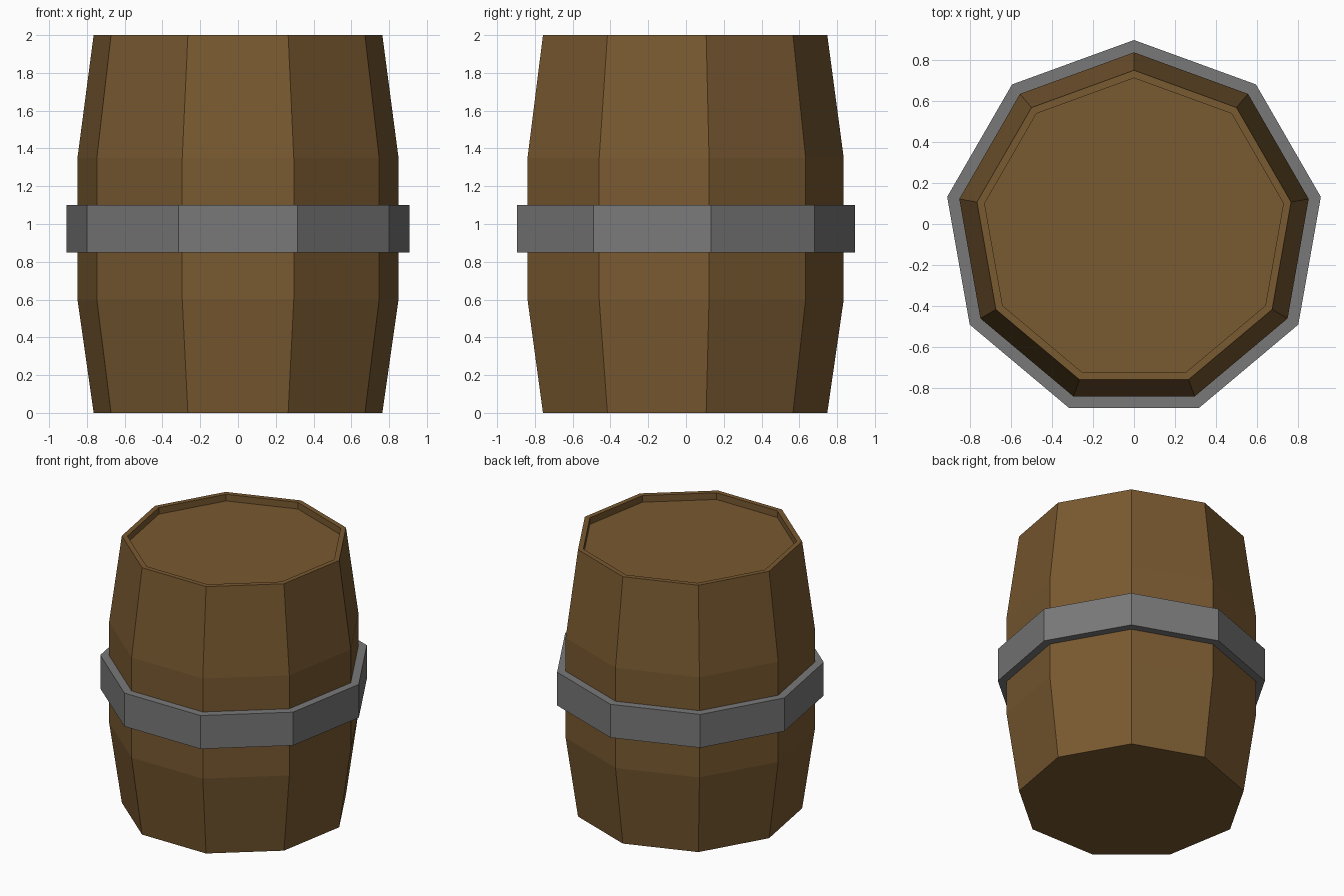
import bpy, bmesh, math

if "Cube" in bpy.data.objects:
    bpy.data.objects.remove(bpy.data.objects["Cube"])

SIDES = 9
Y_OFF = -0.028   # centres the nine-sided outline in y


def material(name, rgb):
    m = bpy.data.materials.new(name)
    m.diffuse_color = (*rgb, 1)
    m.use_nodes = True
    m.node_tree.nodes["Principled BSDF"].inputs["Base Color"].default_value = m.diffuse_color
    return m


def lathe(name, profile, mat, capped):
    """Sweep (radius, z) points around z, with a corner pointing to +y."""
    bm = bmesh.new()
    rings = []
    for r, z in profile:
        angles = [math.pi / 2 + math.tau * i / SIDES for i in range(SIDES)]
        rings.append([bm.verts.new((r * math.cos(a), r * math.sin(a) + Y_OFF, z))
                      for a in angles])
    for low, high in zip(rings, rings[1:]):
        for i in range(SIDES):
            j = (i + 1) % SIDES
            bm.faces.new((low[i], low[j], high[j], high[i]))
    if capped:
        bm.faces.new(rings[0][::-1])
        bm.faces.new(rings[-1])
    mesh = bpy.data.meshes.new(name)
    bm.to_mesh(mesh)
    bm.free()
    mesh.materials.append(mat)
    obj = bpy.data.objects.new(name, mesh)
    bpy.context.collection.objects.link(obj)
    return obj


wood = material("wood", (0.19, 0.10, 0.03))
iron = material("iron", (0.19, 0.19, 0.19))

# Bulging staves, top rim and recessed lid
lathe("barrel_body",
      [(0.776, 0), (0.863, 0.6), (0.863, 1.35), (0.776, 2.0),
       (0.738, 2.0), (0.738, 1.95)], wood, True)

# Metal band around the middle, its open back resting on the staves
lathe("barrel_hoop",
      [(0.863, 0.85), (0.923, 0.85), (0.923, 1.1), (0.863, 1.1)], iron, False)
